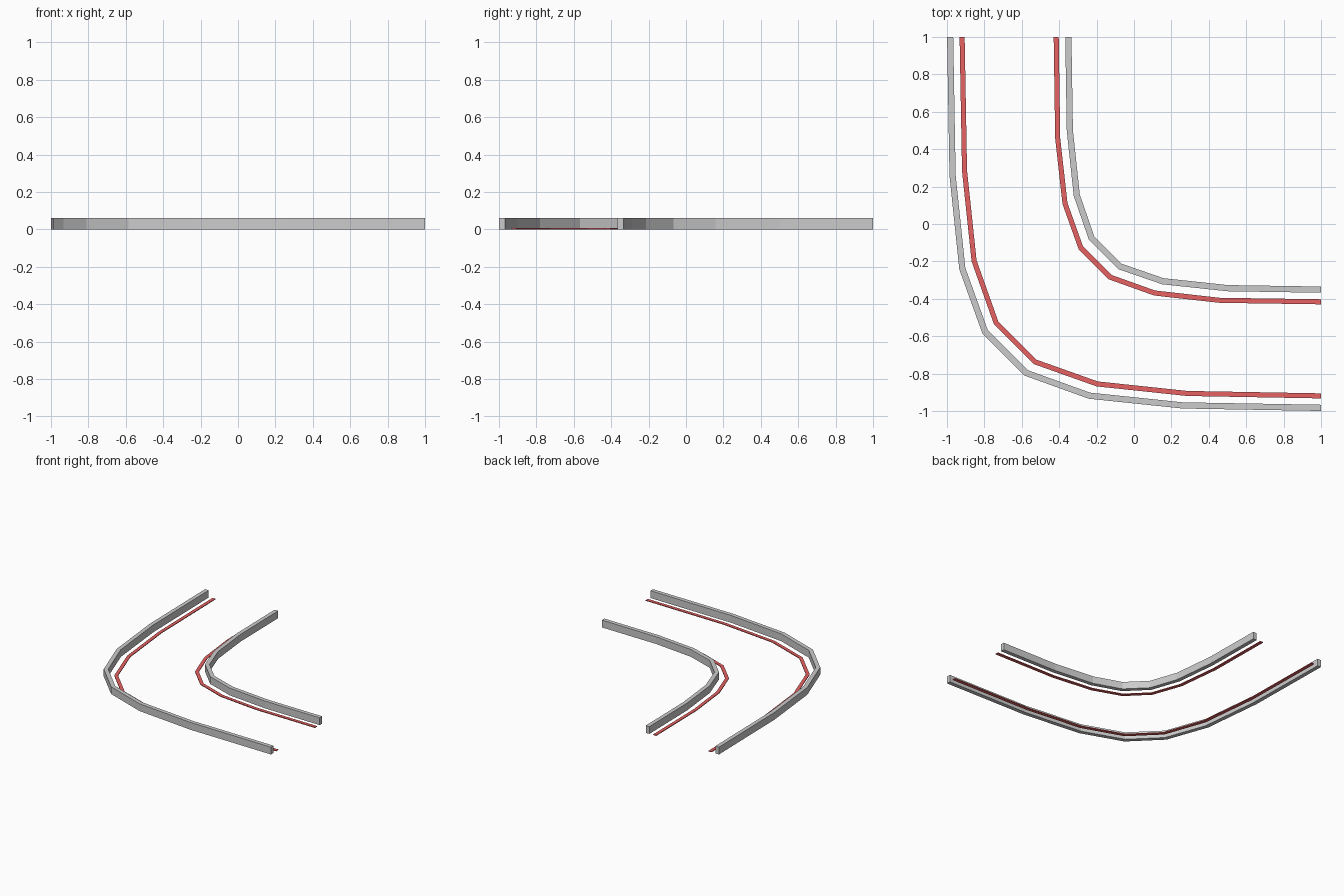
import bpy, bmesh
from mathutils import Vector

if "Cube" in bpy.data.objects:
    bpy.data.objects.remove(bpy.data.objects["Cube"])

red = bpy.data.materials.new("red_paint")
red.diffuse_color = (0.8, 0.12, 0.12, 1)
red.use_nodes = True
red.node_tree.nodes["Principled BSDF"].inputs["Base Color"].default_value = red.diffuse_color


def sweep(name, half, width, height, mat=None):
    """Rectangular strip along a path that mirrors across the line y = x."""
    pts = [Vector(p) for p in half + [(y, x) for x, y in reversed(half)]]
    n = len(pts)
    bm = bmesh.new()
    rings = []
    for i, p in enumerate(pts):
        if i == 0:
            off = Vector((1, 0))
        elif i == n - 1:
            off = Vector((0, 1))
        else:
            a = (p - pts[i - 1]).normalized()
            b = (pts[i + 1] - p).normalized()
            na, nb = Vector((-a.y, a.x)), Vector((-b.y, b.x))
            off = (na + nb).normalized()
            off /= off.dot(na)
        off = off * width / 2
        l, r = p - off, p + off
        rings.append([bm.verts.new((q.x, q.y, z)) for q, z in
                      ((l, 0), (r, 0), (r, height), (l, height))])
    for r0, r1 in zip(rings, rings[1:]):
        for k in range(4):
            m = (k + 1) % 4
            bm.faces.new((r0[k], r0[m], r1[m], r1[k]))
    bm.faces.new(rings[0])
    bm.faces.new(rings[-1])
    bmesh.ops.recalc_face_normals(bm, faces=bm.faces)
    mesh = bpy.data.meshes.new(name)
    bm.to_mesh(mesh)
    bm.free()
    obj = bpy.data.objects.new(name, mesh)
    bpy.context.collection.objects.link(obj)
    if mat:
        mesh.materials.append(mat)


# Raised kerbs on both sides of the bend
sweep("outer_kerb", [(-0.983, 1), (-0.97, 0.26), (-0.918, -0.238), (-0.796, -0.577)], 0.033, 0.06)
sweep("inner_kerb", [(-0.351, 1), (-0.343, 0.5), (-0.306, 0.154), (-0.227, -0.075)], 0.033, 0.06)

# Flat painted lines just inside the kerbs
sweep("outer_line", [(-0.919, 1), (-0.906, 0.284), (-0.855, -0.197), (-0.737, -0.529)], 0.027, 0.006, red)
sweep("inner_line", [(-0.416, 1), (-0.408, 0.458), (-0.369, 0.11), (-0.284, -0.128)], 0.027, 0.006, red)
